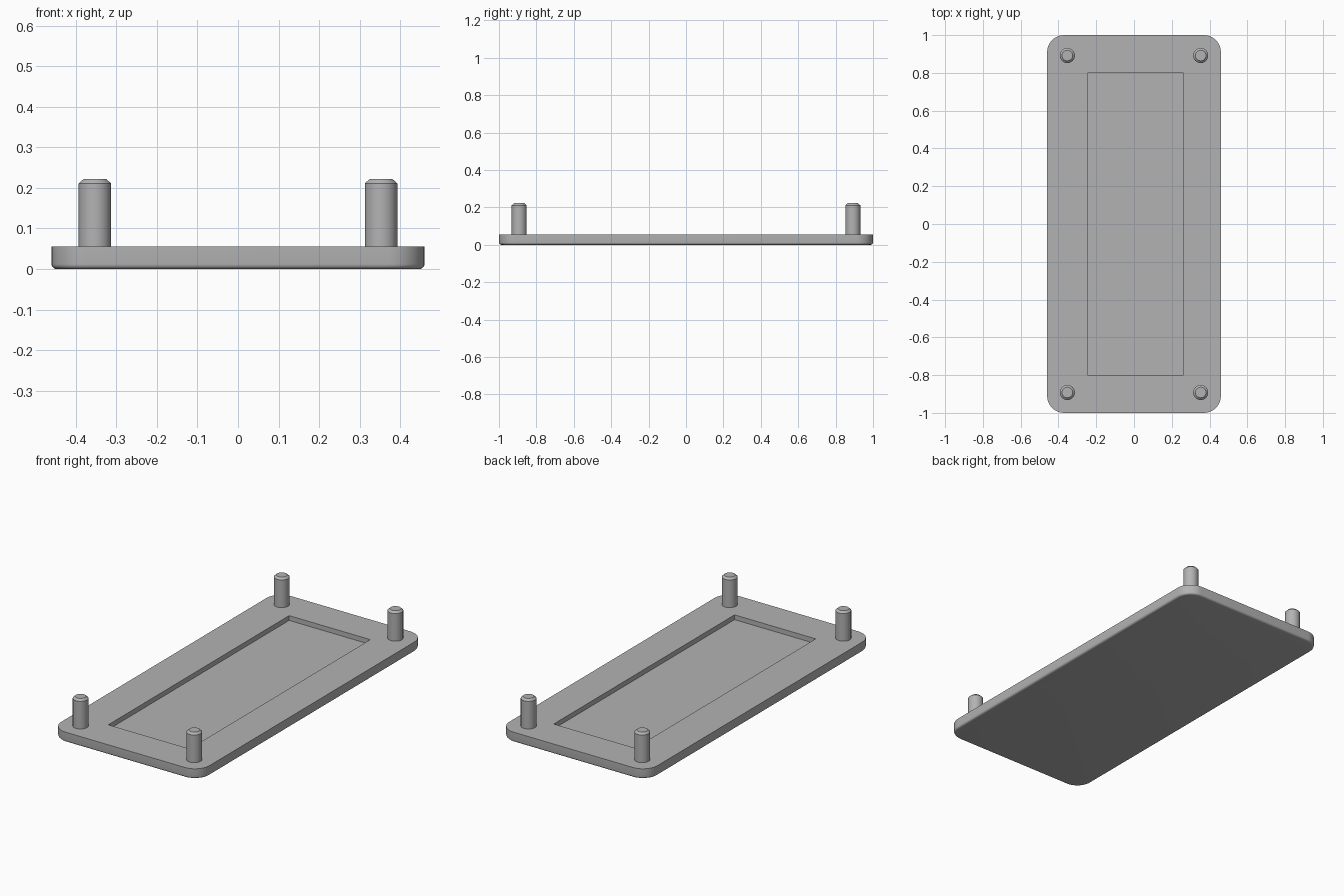
import bpy
import bmesh
from math import cos, sin, pi

cube = bpy.data.objects.get("Cube")
if cube:
    bpy.data.objects.remove(cube)

grey = bpy.data.materials.new("Plain grey")
grey.use_nodes = True
colour = (0.45, 0.45, 0.45, 1)
grey.diffuse_color = colour
grey.node_tree.nodes["Principled BSDF"].inputs["Base Color"].default_value = colour

STEPS = 10  # segments per rounded corner


def rounded_ring(half_x, half_y, radius, z, shift_x=0):
    """Rounded rectangle outline; a zero radius gives square corners."""
    points = []
    for corner, (sx, sy) in enumerate([(1, 1), (-1, 1), (-1, -1), (1, -1)]):
        for i in range(STEPS + 1):
            a = (corner + i / STEPS) * pi / 2
            points.append((shift_x + sx * (half_x - radius) + radius * cos(a),
                           sy * (half_y - radius) + radius * sin(a), z))
    return points


def loft(name, rings):
    """Skin a stack of outlines, bottom to top, and cap both ends."""
    bm = bmesh.new()
    loops = [[bm.verts.new(p) for p in ring] for ring in rings]
    for low, high in zip(loops, loops[1:]):
        for i in range(len(low)):
            j = (i + 1) % len(low)
            bm.faces.new((low[i], low[j], high[j], high[i]))
    bm.faces.new(loops[0][::-1])
    bm.faces.new(loops[-1])
    bmesh.ops.remove_doubles(bm, verts=bm.verts, dist=1e-5)
    bmesh.ops.recalc_face_normals(bm, faces=bm.faces)
    mesh = bpy.data.meshes.new(name)
    bm.to_mesh(mesh)
    bm.free()
    mesh.materials.append(grey)
    obj = bpy.data.objects.new(name, mesh)
    bpy.context.collection.objects.link(obj)
    bpy.ops.object.select_all(action='DESELECT')
    obj.select_set(True)
    bpy.context.view_layer.objects.active = obj
    bpy.ops.object.shade_smooth_by_angle(angle=pi / 6)
    return obj


# Plate: filleted bottom edge, straight sides, rectangular pocket in the top
HALF_X, HALF_Y, CORNER, TOP, FILLET = 0.46, 1.0, 0.09, 0.056, 0.012
rings = []
for k in range(6):
    a = k / 5 * pi / 2
    inset = FILLET * (1 - sin(a))
    rings.append(rounded_ring(HALF_X - inset, HALF_Y - inset, CORNER - inset,
                              FILLET * (1 - cos(a))))
rings.append(rounded_ring(HALF_X, HALF_Y, CORNER, TOP))
for z in (TOP, 0.029):
    rings.append(rounded_ring(0.252, 0.802, 0, z, shift_x=0.008))
loft("base_plate", rings)

# Corner pegs with chamfered tips
for side, x in (("left", 0.353), ("right", -0.353)):
    for end, y in (("front", -0.892), ("back", 0.892)):
        peg = loft(f"{end}_{side}_peg",
                   [rounded_ring(r, r, r, z) for r, z in
                    ((0.04, 0.05), (0.04, 0.211), (0.028, 0.222))])
        peg.location = (x, y, 0)
